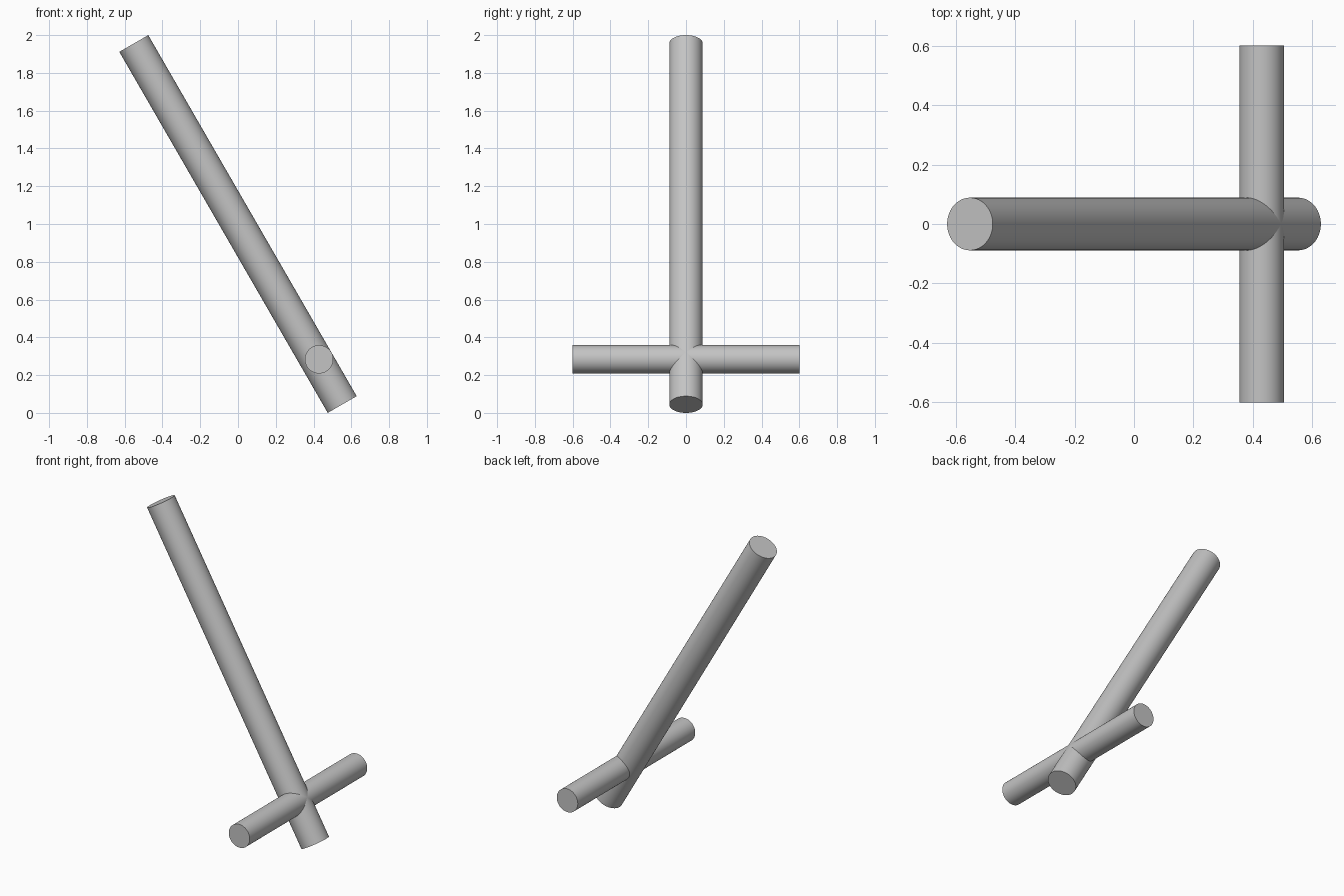
import bpy
from math import radians, sin, cos
from mathutils import Vector

cube = bpy.data.objects.get("Cube")
if cube:
    bpy.data.objects.remove(cube, do_unlink=True)

# Single plain grey
GREY = (0.55, 0.55, 0.55, 1.0)
grey = bpy.data.materials.new("plain_grey")
grey.use_nodes = True
grey.diffuse_color = GREY
grey.node_tree.nodes["Principled BSDF"].inputs["Base Color"].default_value = GREY


def rod(name, centre, direction, length, radius):
    """Smooth round bar with flat ends, centred on a point along a direction."""
    bpy.ops.mesh.primitive_cylinder_add(vertices=96, radius=radius, depth=length, location=centre)
    obj = bpy.context.object
    obj.name = name
    obj.rotation_euler = Vector(direction).to_track_quat("Z", "Y").to_euler()
    obj.data.materials.append(grey)
    bpy.ops.object.shade_smooth_by_angle(angle=radians(35))
    return obj


TILT = radians(30)
SHAFT_R, BAR_R = 0.0885, 0.075
axis = Vector((-sin(TILT), 0, cos(TILT)))
outward = Vector((cos(TILT), 0, sin(TILT)))
middle = Vector((0, 0, 1))

# Long leaning shaft
rod("leaning_shaft", middle, axis, 2.207, SHAFT_R)

# Crossbar near the foot, flush with the upper side of the shaft
bar_centre = middle - axis * 0.835 + outward * (SHAFT_R - BAR_R)
rod("crossbar", bar_centre, (0, 1, 0), 1.2, BAR_R)
